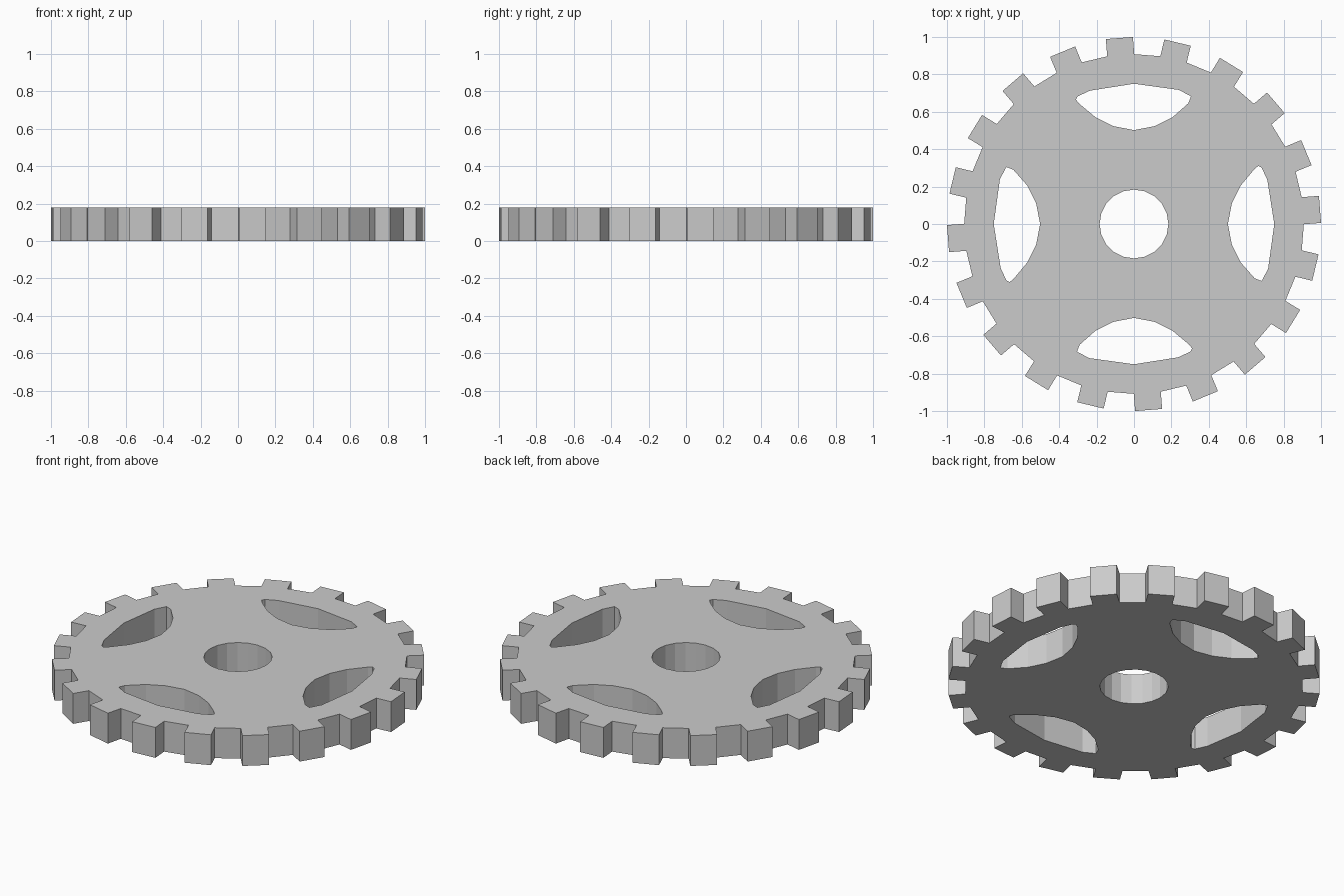
import bpy
from math import sin, cos, pi, radians

if "Cube" in bpy.data.objects:
    bpy.data.objects.remove(bpy.data.objects["Cube"])

TEETH, THICK = 20, 0.18


def rotate(p, a):
    return (p[0] * cos(a) - p[1] * sin(a), p[0] * sin(a) + p[1] * cos(a))


# Toothed rim outline: each tooth is a straight-sided block
half, tip, root = 0.0725, 0.9974, 0.905
tooth = [(root, -half), (tip, -half), (tip, half), (root, half)]
rim = [rotate(p, radians(4.5) + i * 2 * pi / TEETH)
       for i in range(TEETH) for p in tooth]

# Centre bore
bore = [(0.184 * cos(i * 2 * pi / 20), 0.184 * sin(i * 2 * pi / 20)) for i in range(20)]

# One lens-shaped window, repeated four times
window = [(0.502, 0), (0.523, 0.11), (0.57, 0.205), (0.645, 0.295), (0.665, 0.31),
          (0.682, 0.302), (0.713, 0.235), (0.75, 0), (0.717, -0.24), (0.682, -0.305),
          (0.645, -0.29), (0.57, -0.205), (0.523, -0.11)]
windows = [[rotate(p, k * pi / 2) for p in window] for k in range(4)]

# Fill the flat profile with holes and extrude it
curve = bpy.data.curves.new("gear_wheel", 'CURVE')
curve.dimensions = '2D'
curve.fill_mode = 'BOTH'
curve.extrude = THICK / 2
for loop in [rim, bore] + windows:
    s = curve.splines.new('POLY')
    s.points.add(len(loop) - 1)
    for pt, (x, y) in zip(s.points, loop):
        pt.co = (x, y, 0, 1)
    s.use_cyclic_u = True
gear = bpy.data.objects.new("gear_wheel", curve)
gear.location.z = THICK / 2
bpy.context.collection.objects.link(gear)

# Turn into a clean flat-shaded mesh
bpy.context.view_layer.objects.active = gear
gear.select_set(True)
bpy.ops.object.convert(target='MESH')
bpy.ops.object.mode_set(mode='EDIT')
bpy.ops.mesh.select_all(action='SELECT')
bpy.ops.mesh.remove_doubles(threshold=0.0005)
bpy.ops.mesh.normals_make_consistent(inside=False)
bpy.ops.object.mode_set(mode='OBJECT')
bpy.ops.object.shade_flat()
